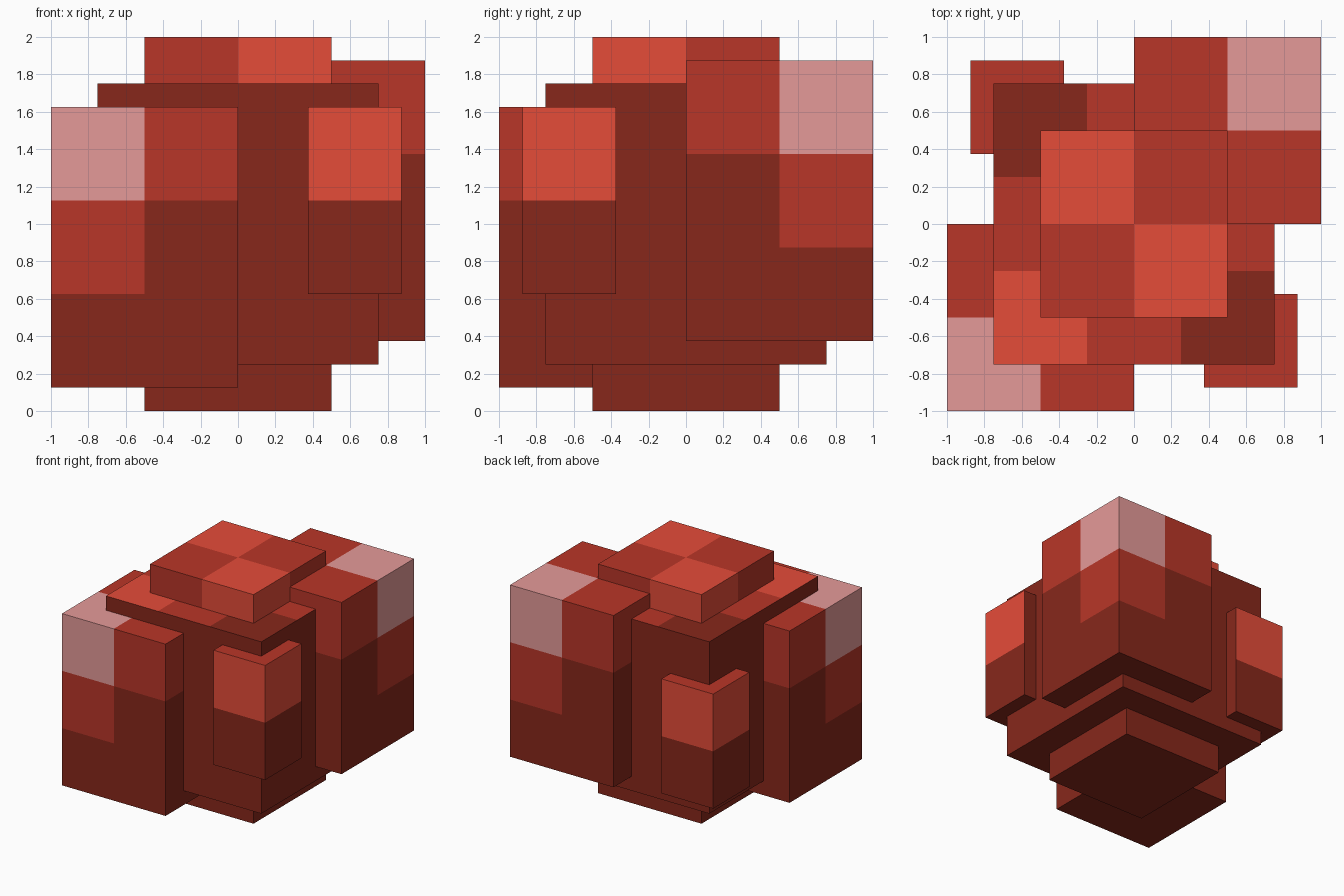
import bpy, bmesh
from mathutils import Vector

if "Cube" in bpy.data.objects:
    bpy.data.objects.remove(bpy.data.objects["Cube"])


def srgb(r, g, b):
    lin = lambda c: c / 12.92 if c <= 0.04045 else ((c + 0.055) / 1.055) ** 2.4
    return (*[lin(c / 255) for c in (r, g, b)], 1)


# Flat colours
DARK, MEDIUM, LIGHT, PINK = range(4)
materials = []
for name, rgb in (("dark red", (135, 39, 27)), ("medium red", (185, 54, 40)),
                  ("light red", (229, 76, 57)), ("pale pink", (229, 154, 153))):
    mat = bpy.data.materials.new(name)
    mat.diffuse_color = srgb(*rgb)
    mat.use_nodes = True
    mat.node_tree.nodes["Principled BSDF"].inputs["Base Color"].default_value = mat.diffuse_color
    materials.append(mat)


def block(name, low, high, cuts, rule):
    """Box cut along x, y, z planes; rule(centre, normal) picks each face colour."""
    low, high = Vector(low), Vector(high)
    bm = bmesh.new()
    bmesh.ops.create_cube(bm, size=1)
    for v in bm.verts:
        v.co = (low + high) / 2 + v.co * (high - low)
    for axis, values in enumerate(cuts):
        normal = Vector((0, 0, 0))
        normal[axis] = 1
        for value in values:
            bmesh.ops.bisect_plane(bm, geom=bm.verts[:] + bm.edges[:] + bm.faces[:],
                                   plane_co=normal * value, plane_no=normal)
    bm.normal_update()
    for f in bm.faces:
        f.material_index = rule(f.calc_center_median(), f.normal)
    mesh = bpy.data.meshes.new(name)
    bm.to_mesh(mesh)
    bm.free()
    for mat in materials:
        mesh.materials.append(mat)
    bpy.context.collection.objects.link(bpy.data.objects.new(name, mesh))


# Central column: checkered cap, dark foot
def column_rule(c, n):
    if c.z < 1.5:
        return DARK
    return LIGHT if c.x * c.y < 0 else MEDIUM


block("central_column", (-0.5, -0.5, 0), (0.5, 0.5, 2), ((0,), (0,), (1.5,)), column_rule)


# Core: dark sides, patchwork top
def core_rule(c, n):
    if n.z < 0.5:
        return DARK
    if abs(c.x) > 0.25 and abs(c.y) > 0.25:
        return LIGHT if c.x * c.y > 0 else DARK
    return MEDIUM


block("core", (-0.75, -0.75, 0.25), (0.75, 0.75, 1.75),
      ((-0.25, 0.25), (-0.25, 0.25), ()), core_rule)


# Two large corner blocks: pink highlight stepping down to dark
def large_block(name, side, bottom):
    top = bottom + 1.5

    def rule(c, n):
        p = c - n * 0.01
        steps = (abs(p.x) < 0.5) + (abs(p.y) < 0.5) + int((top - p.z) / 0.5)
        if n.z > 0.5:
            return PINK if steps == 0 else MEDIUM
        return (PINK, MEDIUM, DARK)[min(steps, 2)]

    a, b = min(0, side), max(0, side)
    block(name, (a, a, bottom), (b, b, top),
          ((side * 0.5,), (side * 0.5,), (top - 0.5, top - 1)), rule)


large_block("front_left_block", -1, 0.125)
large_block("back_right_block", 1, 0.375)


# Two small corner blocks: light upper half on the outward sides
def small_block(name, side, bottom):
    middle = bottom + 0.5

    def rule(c, n):
        if n.z > 0.5:
            return MEDIUM
        outward = (n.x - n.y) * side > 0.5
        return LIGHT if outward and c.z > middle else DARK

    x, y = side * 0.625, -side * 0.625
    block(name, (x - 0.25, y - 0.25, bottom), (x + 0.25, y + 0.25, bottom + 1),
          ((), (), (middle,)), rule)


small_block("front_right_small_block", 1, 0.625)
small_block("back_left_small_block", -1, 0.375)
